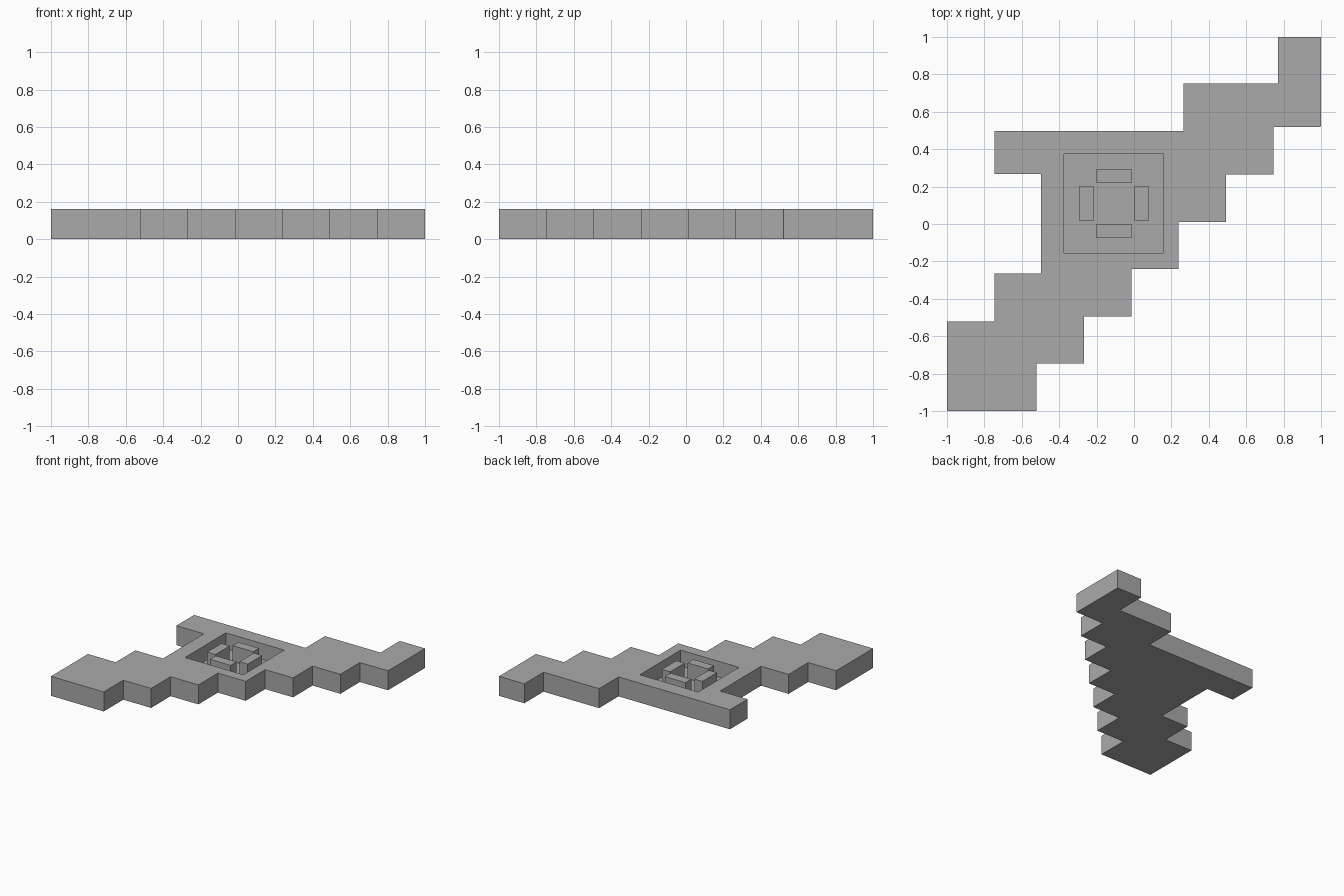
import bpy
import bmesh

HEIGHT = 0.16
FLOOR = 0.03
STEP = 0.253

cube = bpy.data.objects.get("Cube")
if cube:
    bpy.data.objects.remove(cube, do_unlink=True)

# Single plain grey
grey = bpy.data.materials.new("plain grey")
grey.use_nodes = True
colour = (0.4, 0.4, 0.4, 1)
grey.diffuse_color = colour
grey.node_tree.nodes["Principled BSDF"].inputs["Base Color"].default_value = colour


def prism(name, outline, bottom, top):
    """Extrude a flat outline between two heights."""
    bm = bmesh.new()
    face = bm.faces.new([bm.verts.new((x, y, bottom)) for x, y in outline])
    new = bmesh.ops.extrude_face_region(bm, geom=[face])["geom"]
    verts = [v for v in new if isinstance(v, bmesh.types.BMVert)]
    bmesh.ops.translate(bm, verts=verts, vec=(0, 0, top - bottom))
    bmesh.ops.recalc_face_normals(bm, faces=bm.faces)
    mesh = bpy.data.meshes.new(name)
    bm.to_mesh(mesh)
    bm.free()
    mesh.materials.append(grey)
    obj = bpy.data.objects.new(name, mesh)
    bpy.context.collection.objects.link(obj)
    return obj


def rect(cx, cy, w, d):
    return [(cx - w / 2, cy - d / 2), (cx + w / 2, cy - d / 2),
            (cx + w / 2, cy + d / 2), (cx - w / 2, cy + d / 2)]


# Slab outline: even staircase along the front edge
outline = [(-1, -1)]
for i in range(6):
    x = -0.52 + i * STEP
    outline += [(x, -1 + i * STEP), (x, -1 + (i + 1) * STEP)]
outline += [(0.745, 0.52), (1, 0.52), (1, 1)]
# Back edge: broad steps, side arm and tail
outline += [(0.77, 1), (0.77, 0.75), (0.265, 0.75), (0.265, 0.497),
            (-0.747, 0.497), (-0.747, 0.267), (-0.497, 0.267),
            (-0.497, -0.265), (-0.747, -0.265), (-0.747, -0.52), (-1, -0.52)]
# Drop repeated corners
outline = [p for i, p in enumerate(outline)
           if abs(p[0] - outline[i - 1][0]) + abs(p[1] - outline[i - 1][1]) > 0.02]
slab = prism("stepped_slab", outline, 0, HEIGHT)

# Square pocket sunk into the slab
CX, CY = -0.108, 0.11
cutter = prism("pocket_cutter", rect(CX, CY, 0.53, 0.53), FLOOR, HEIGHT + 0.1)
cutter.hide_render = True
cut = slab.modifiers.new("pocket", "BOOLEAN")
cut.operation = "DIFFERENCE"
cut.solver = "EXACT"
cut.object = cutter
bpy.context.view_layer.objects.active = slab
bpy.ops.object.modifier_apply(modifier=cut.name)
bpy.data.objects.remove(cutter, do_unlink=True)

# Four bars standing in a ring inside the pocket
for name, dx, dy in (("front", 0, -1), ("back", 0, 1), ("left", 1, 0), ("right", -1, 0)):
    size = (0.075, 0.187) if dx else (0.187, 0.075)
    prism(name + "_bar", rect(CX + dx * 0.147, CY + dy * 0.147, *size), FLOOR, HEIGHT)
